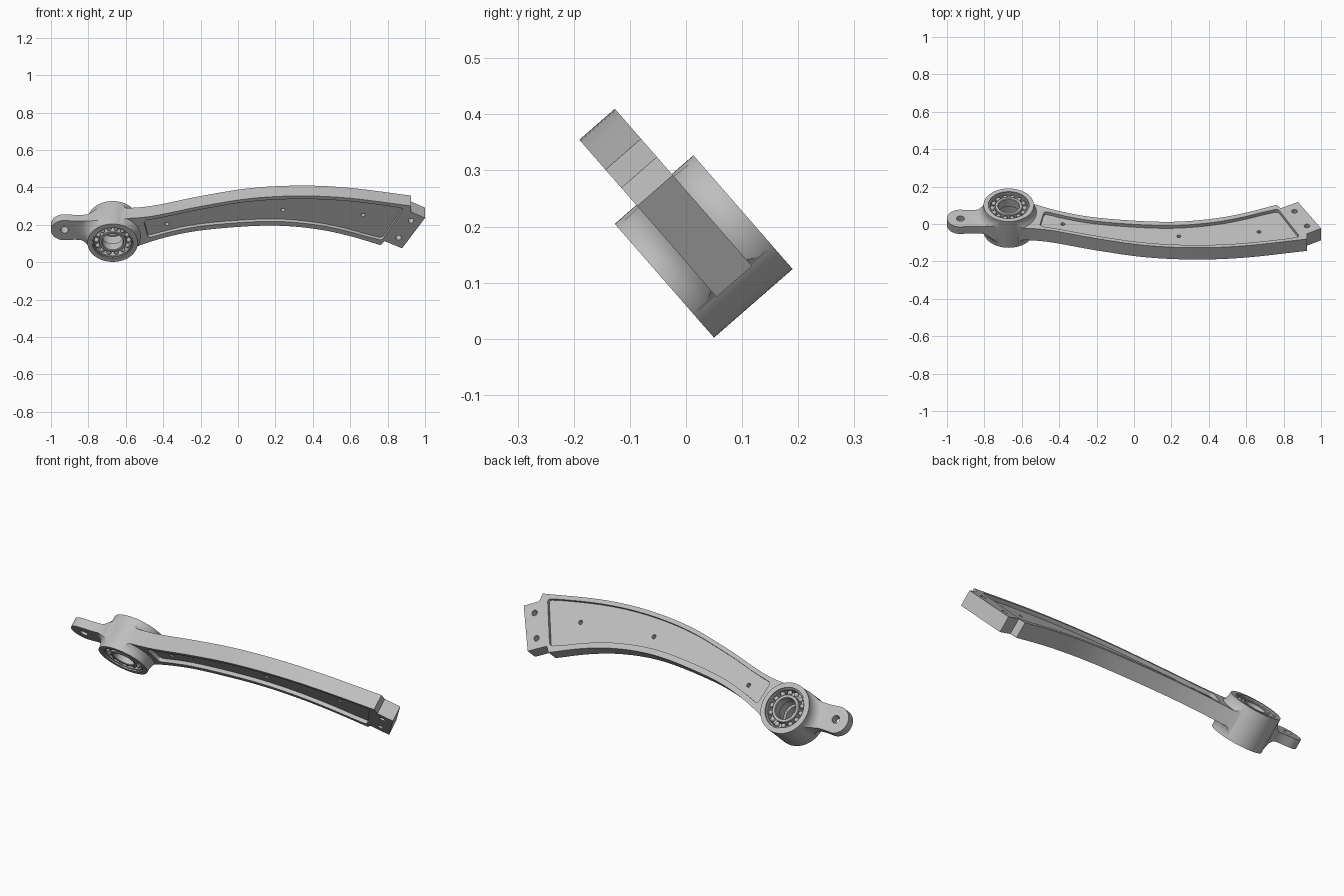
import bpy, bmesh, math
from mathutils import Matrix, Vector

old = bpy.data.objects.get("Cube")
if old:
    bpy.data.objects.remove(old, do_unlink=True)

# The part is drawn flat (x along, y across, z through), then tilted into place
TILT = Matrix.Translation((0, 0.0315, 0.1645)) @ Matrix.Rotation(math.radians(131.1), 4, 'X')
HUB_X, HUB_R, HUB_H, ARM_H, LUG_H = -0.67, 0.1345, 0.093, 0.042, 0.025


def material(name, value):
    m = bpy.data.materials.new(name)
    m.use_nodes = True
    col = (value, value, value, 1)
    m.diffuse_color = col
    m.node_tree.nodes["Principled BSDF"].inputs["Base Color"].default_value = col
    return m


METAL = material("grey_metal", 0.52)


def to_object(name, bm):
    bmesh.ops.recalc_face_normals(bm, faces=bm.faces)
    me = bpy.data.meshes.new(name)
    bm.to_mesh(me)
    bm.free()
    me.materials.append(METAL)
    ob = bpy.data.objects.new(name, me)
    bpy.context.collection.objects.link(ob)
    return ob


def prism(name, pts, z0, z1, rounding=0):
    bm = bmesh.new()
    face = bm.faces.new([bm.verts.new((x, y, z0)) for x, y in pts])
    new = bmesh.ops.extrude_face_region(bm, geom=[face])["geom"]
    bmesh.ops.translate(bm, vec=(0, 0, z1 - z0),
                        verts=[v for v in new if isinstance(v, bmesh.types.BMVert)])
    bmesh.ops.recalc_face_normals(bm, faces=bm.faces)
    if rounding:
        corners = [e for e in bm.edges if abs(e.verts[0].co.z - e.verts[1].co.z) > 1e-4
                   and e.calc_face_angle(0) > 0.6]
        bmesh.ops.bevel(bm, geom=corners, offset=rounding, segments=5,
                        profile=0.5, affect='EDGES', clamp_overlap=True)
    return to_object(name, bm)


def arc(x, y, r, a0, a1, n):
    angles = [math.radians(a0 + (a1 - a0) * i / n) for i in range(n + 1)]
    return [(x + r * math.cos(a), y + r * math.sin(a)) for a in angles]


def disc(name, x, y, r, half, n=64):
    return prism(name, arc(x, y, r, 0, 360, n)[:-1], -half, half)


def ring(name, profile, n=64):
    # Lathe of a closed (radius, height) profile about the hub axis
    bm = bmesh.new()
    loops = []
    for i in range(n):
        a = 2 * math.pi * i / n
        loops.append([bm.verts.new((HUB_X + r * math.cos(a), r * math.sin(a), z))
                      for r, z in profile])
    k = len(profile)
    for i in range(n):
        p, q = loops[i], loops[(i + 1) % n]
        for j in range(k):
            bm.faces.new((p[j], q[j], q[(j + 1) % k], p[(j + 1) % k]))
    return to_object(name, bm)


def spline(pts, steps=6):
    # Smooth curve through the points
    p = [Vector(q) for q in pts]
    p = [2 * p[0] - p[1]] + p + [2 * p[-1] - p[-2]]
    out = []
    for i in range(1, len(p) - 2):
        a, b, c, d = p[i - 1:i + 3]
        for s in range(steps):
            t = s / steps
            out.append(0.5 * (2 * b + (c - a) * t + (2 * a - 5 * b + 4 * c - d) * t * t
                              + (3 * b - a - 3 * c + d) * t ** 3))
    out.append(p[-2])
    return [(v.x, v.y) for v in out]


def combine(ob, other, operation):
    mod = ob.modifiers.new(operation, 'BOOLEAN')
    mod.operation, mod.object, mod.solver = operation, other, 'EXACT'
    bpy.context.view_layer.objects.active = ob
    bpy.ops.object.modifier_apply(modifier=mod.name)
    bpy.data.objects.remove(other, do_unlink=True)


# Curved arm with a narrower slanted end plate
top = spline([(-0.67, 0.125), (-0.47, 0.143), (-0.206, 0.213), (0.06, 0.27),
              (0.33, 0.289), (0.596, 0.273), (0.925, 0.218)])
low = spline([(-0.67, -0.12), (-0.62, -0.115), (-0.54, -0.069), (-0.39, -0.006),
              (-0.206, 0.043), (0.06, 0.074), (0.25, 0.076), (0.436, 0.05),
              (0.596, 0.005), (0.762, -0.06)], 4)
end_plate = [(0.785, -0.032), (0.877, -0.083), (1.0, 0.132), (0.926, 0.175)]
arm_outline = low + end_plate + top[::-1]
arm = prism("lever_arm", arm_outline, -ARM_H, ARM_H)

# Flared lug at the short end
lug_top = spline([(-0.93, 0.1), (-0.86, 0.096), (-0.8, 0.1), (-0.75, 0.12), (-0.68, 0.13)], 4)
lug_low = spline([(-0.93, -0.04), (-0.86, -0.037), (-0.81, -0.05), (-0.75, -0.095),
                  (-0.68, -0.125)], 4)
lug_outline = arc(-0.93, 0.03, 0.07, 90, 270, 20)[1:-1] + lug_low + [(-0.6, 0)] + lug_top[::-1]
lug = prism("lug", lug_outline, -LUG_H, LUG_H)

# Blend between the hub and the flat parts, trimmed to their outline
steps = 8
fillet = []
for i in range(steps + 1):
    a = math.pi / 2 * i / steps
    fillet.append((HUB_R + 0.05 * (1 - math.cos(a)), 0.085 - 0.062 * math.sin(a)))
profile = [(0.12, 0.085)] + fillet + [(r, -z) for r, z in fillet[::-1]] + [(0.12, -0.085)]
for part, outline in ((arm, arm_outline), (lug, lug_outline)):
    blend = ring("blend", profile)
    combine(blend, prism("trim", outline, -0.2, 0.2), 'INTERSECT')
    combine(part, blend, 'UNION')
combine(arm, lug, 'UNION')
combine(arm, disc("hub", HUB_X, 0, HUB_R, HUB_H), 'UNION')
combine(arm, disc("bore", HUB_X, 0, 0.109, 0.3), 'DIFFERENCE')

# Shallow rounded pockets on both faces
pocket = ([(-0.48, -0.008)] + [(x, y + 0.03) for x, y in low if -0.45 < x < 0.72]
          + [(0.77, -0.027), (0.887, 0.2)]
          + [(x, y - 0.022) for x, y in top[::-1] if -0.46 < x < 0.85] + [(-0.505, 0.113)])
for z0, z1 in ((0.022, 0.1), (-0.1, -0.022)):
    combine(arm, prism("pocket", pocket, z0, z1, 0.018), 'DIFFERENCE')

# Drilled holes: lug, arm and end plate
for x, y, r in ((-0.928, 0.032, 0.021), (-0.38, 0.073, 0.011), (0.24, 0.172, 0.011),
                (0.668, 0.137, 0.011), (0.925, 0.112, 0.015), (0.858, -0.008, 0.015)):
    combine(arm, disc("drill", x, y, r, 0.3, 24), 'DIFFERENCE')
parts = [arm]


def band(name, r0, r1, z0, z1):
    c = 0.003
    parts.append(ring(name, [(r0, z0), (r1, z0), (r1, z1 - c), (r1 - c, z1),
                             (r0 + c, z1), (r0, z1 - c)]))


# Inner web and a ball bearing at each end of the hub
band("bore_web", 0.066, 0.11, -0.035, 0.035)
for side, s in (("front", 1), ("back", -1)):
    for name, r0, r1 in (("outer_race", 0.099, 0.11), ("inner_race", 0.056, 0.074)):
        band(side + "_" + name, r0, r1, 0.034, 0.087)
        parts[-1].data.transform(Matrix.Diagonal((1, 1, s, 1)))
        if s < 0:
            parts[-1].data.flip_normals()
    bm = bmesh.new()
    for x, y in arc(HUB_X, 0, 0.0865, 0, 360, 14)[:-1]:
        bmesh.ops.create_uvsphere(bm, u_segments=14, v_segments=10, radius=0.0135,
                                  matrix=Matrix.Translation((x, y, s * 0.07)))
    parts.append(to_object(side + "_balls", bm))

# Tilt everything into place and shade
for ob in parts:
    ob.data.transform(TILT)
    bpy.ops.object.select_all(action='DESELECT')
    ob.select_set(True)
    bpy.context.view_layer.objects.active = ob
    bpy.ops.object.shade_smooth_by_angle(angle=math.radians(30))
